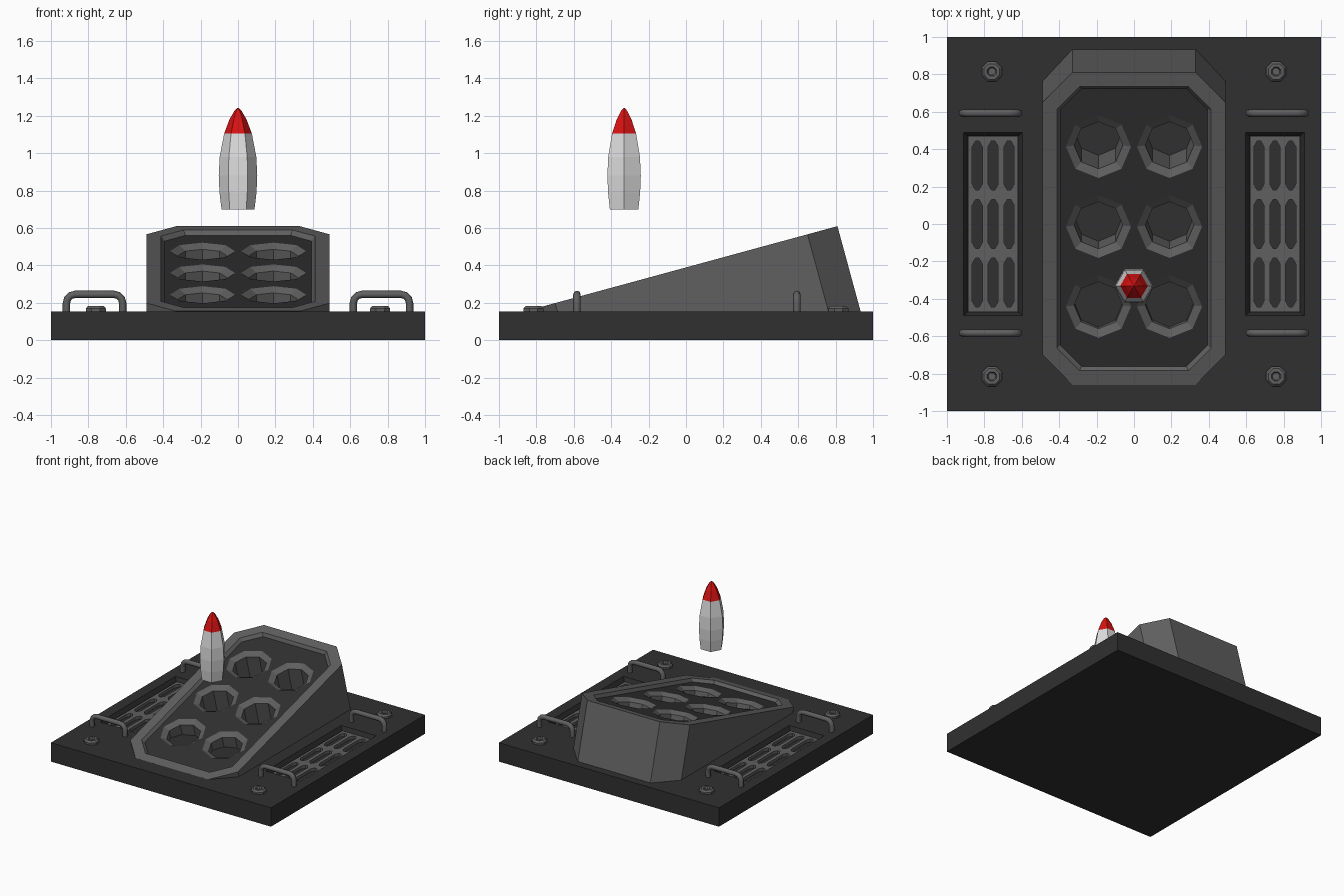
import bpy, bmesh, math
from mathutils import Matrix, Vector

if "Cube" in bpy.data.objects:
    bpy.data.objects.remove(bpy.data.objects["Cube"])


def material(name, rgb):
    m = bpy.data.materials.new(name)
    m.diffuse_color = (*rgb, 1)
    m.use_nodes = True
    m.node_tree.nodes["Principled BSDF"].inputs["Base Color"].default_value = m.diffuse_color
    return m


DARK = material("dark charcoal", (0.03, 0.03, 0.03))
GREY = material("mid grey", (0.115, 0.115, 0.115))
WHITE = material("off white", (0.72, 0.72, 0.72))
RED = material("red", (0.68, 0.006, 0.006))


def octagon(hx, hy, cx, cy, x=0, y=0):
    """Rectangle outline with cut corners, counter-clockwise."""
    a, b = hx - cx, hy - cy
    return [(x + u, y + v) for u, v in ((-a, -hy), (a, -hy), (hx, -b), (hx, b),
                                        (a, hy), (-a, hy), (-hx, b), (-hx, -b))]


def rect(hx, hy, x=0, y=0):
    return [(x - hx, y - hy), (x + hx, y - hy), (x + hx, y + hy), (x - hx, y + hy)]


def circle(r, n, x=0, y=0, phase=0.0):
    return [(x + r * math.cos(phase + math.tau * i / n),
             y + r * math.sin(phase + math.tau * i / n)) for i in range(n)]


def at(outline, z):
    return [(u, v, z) for u, v in outline]


def loft(bm, rings, start=False, end=False):
    """Skin between rings of points; returns the vertex rings."""
    vs = [[bm.verts.new(p) for p in ring] for ring in rings]
    for a, b in zip(vs, vs[1:]):
        for i in range(len(a)):
            j = (i + 1) % len(a)
            bm.faces.new((a[i], a[j], b[j], b[i]))
    if start:
        bm.faces.new(vs[0][::-1])
    if end:
        bm.faces.new(vs[-1])
    return vs


def fill(bm, loops):
    """Flat upward face between an outer loop and its hole loops."""
    edges = []
    for lp in loops:
        for a, b in zip(lp, lp[1:] + lp[:1]):
            edges.append(bm.edges.get((a, b)) or bm.edges.new((a, b)))
    res = bmesh.ops.triangle_fill(bm, use_beauty=True, edges=edges, normal=(0, 0, 1))
    for f in res["geom"]:
        if isinstance(f, bmesh.types.BMFace):
            f.normal_update()
            if f.normal.z < 0:
                f.normal_flip()


def finish(bm, name, *mats):
    me = bpy.data.meshes.new(name)
    bm.normal_update()
    bm.to_mesh(me)
    bm.free()
    for m in mats:
        me.materials.append(m)
    ob = bpy.data.objects.new(name, me)
    bpy.context.collection.objects.link(ob)
    return ob


TOP = 0.155          # top of the base plate
VX = 0.753           # centre of the side vents

# Base plate with two tapered vent recesses
bm = bmesh.new()
loops = [loft(bm, [at(rect(1, 1), 0), at(rect(1, 1), TOP)], start=True)[-1]]
for s in (-1, 1):
    rings = loft(bm, [at(rect(0.158, 0.49, s * VX), TOP),
                      at(rect(0.132, 0.468, s * VX), TOP - 0.06)], end=True)
    loops.append(rings[0])
fill(bm, loops)
finish(bm, "base_plate", DARK)

# Slotted vent grilles
for s, side in ((-1, "left"), (1, "right")):
    bm = bmesh.new()
    z = TOP - 0.03
    loops = [loft(bm, [at(rect(0.134, 0.47, s * VX), z - 0.025),
                       at(rect(0.134, 0.47, s * VX), z)])[-1]]
    for i in (-1, 0, 1):
        for j in (-1, 0, 1):
            slot = octagon(0.027, 0.13, 0.017, 0.03, s * VX + i * 0.085, j * 0.313)
            loops.append(loft(bm, [at(slot, z), at(slot, z - 0.025)])[0])
    fill(bm, loops)
    finish(bm, f"vent_grille_{side}", GREY)

# Sloped launcher housing, its recessed deck and six tubes share one tilted frame
TILT = Matrix.Translation((0, -0.025, 0.3825)) @ Matrix.Rotation(math.atan2(0.455, 1.67), 4, 'X')
DEEP = 0.025


def settle(bm):
    """Tilt a part and trim it where it meets the base plate."""
    bm.transform(TILT)
    bmesh.ops.bisect_plane(bm, geom=bm.verts[:] + bm.edges[:] + bm.faces[:],
                           plane_co=(0, 0, TOP - 0.002), plane_no=(0, 0, 1), clear_inner=True)


outer = octagon(0.49, 0.865, 0.16, 0.166)
deck = octagon(0.393, 0.77, 0.113, 0.118)
bm = bmesh.new()
loft(bm, [at(outer, -0.7), at(outer, 0),
          at(octagon(0.412, 0.787, 0.12, 0.125), 0), at(deck, -DEEP)])
settle(bm)
finish(bm, "launcher_housing", GREY)

tubes = [(sx * 0.19, 0.005 + k * 0.443) for sx in (-1, 1) for k in (-1, 0, 1)]
bm = bmesh.new()
loops = [[bm.verts.new(p) for p in at(deck, -DEEP)]]
for x, y in tubes:
    loops.append([bm.verts.new(p) for p in at(circle(0.174, 8, x, y), -DEEP)])
fill(bm, loops)
settle(bm)
finish(bm, "launcher_deck", DARK)

for n, (x, y) in enumerate(tubes):
    bm = bmesh.new()
    loft(bm, [at(circle(0.174, 8, x, y), -DEEP), at(circle(0.13, 8, x, y), -DEEP - 0.025),
              at(circle(0.13, 8, x, y), -0.7)])
    settle(bm)
    finish(bm, f"launch_tube_{n + 1}", GREY)

# Grab handles: a round bar swept along a rounded arch
arc = [(0.045 * math.cos(a), 0.045 * math.sin(a)) for a in (0, math.pi / 6, math.pi / 3, math.pi / 2)]
right = [(0.105 + u, 0.2 + v, u / 0.045, v / 0.045) for u, v in arc]
half = [(0.15, TOP - 0.01, 1, 0)] + right
path = half + [(-x, z, -nx, nz) for x, z, nx, nz in half[::-1]]
for sx, side in ((-1, "left"), (1, "right")):
    for y, end in ((-0.583, "front"), (0.593, "back")):
        bm = bmesh.new()
        rings = []
        for x, z, nx, nz in path:
            c, n = Vector((sx * 0.767 + x, y, z)), Vector((nx, 0, nz))
            rings.append([c + 0.02 * (u * n + v * Vector((0, 1, 0))) for u, v in circle(1, 8)])
        loft(bm, rings)
        bmesh.ops.recalc_face_normals(bm, faces=bm.faces[:])
        for f in bm.faces:
            f.smooth = True
        finish(bm, f"handle_{end}_{side}", GREY)

# Corner bolts with a socket
for sx, side in ((-1, "left"), (1, "right")):
    for sy, end in ((-1, "front"), (1, "back")):
        bm = bmesh.new()
        loft(bm, [at(circle(r, 8, sx * 0.76, sy * 0.815, math.pi / 8), z)
                  for r, z in ((0.058, TOP - 0.005), (0.058, 0.17), (0.045, 0.184),
                               (0.027, 0.184), (0.02, 0.168))], end=True)
        finish(bm, f"bolt_{end}_{side}", GREY)

# Six-sided missile with a red nose
bm = bmesh.new()
loft(bm, [at(circle(r, 6, 0, -0.331), z)
          for r, z in ((0.088, 0.70), (0.099, 0.79), (0.103, 0.88), (0.098, 0.98),
                       (0.074, 1.105), (0.046, 1.18), (0.018, 1.228), (0.003, 1.242))],
     start=True, end=True)
for f in bm.faces:
    f.material_index = 1 if f.calc_center_median().z > 1.105 else 0
finish(bm, "missile", WHITE, RED)
